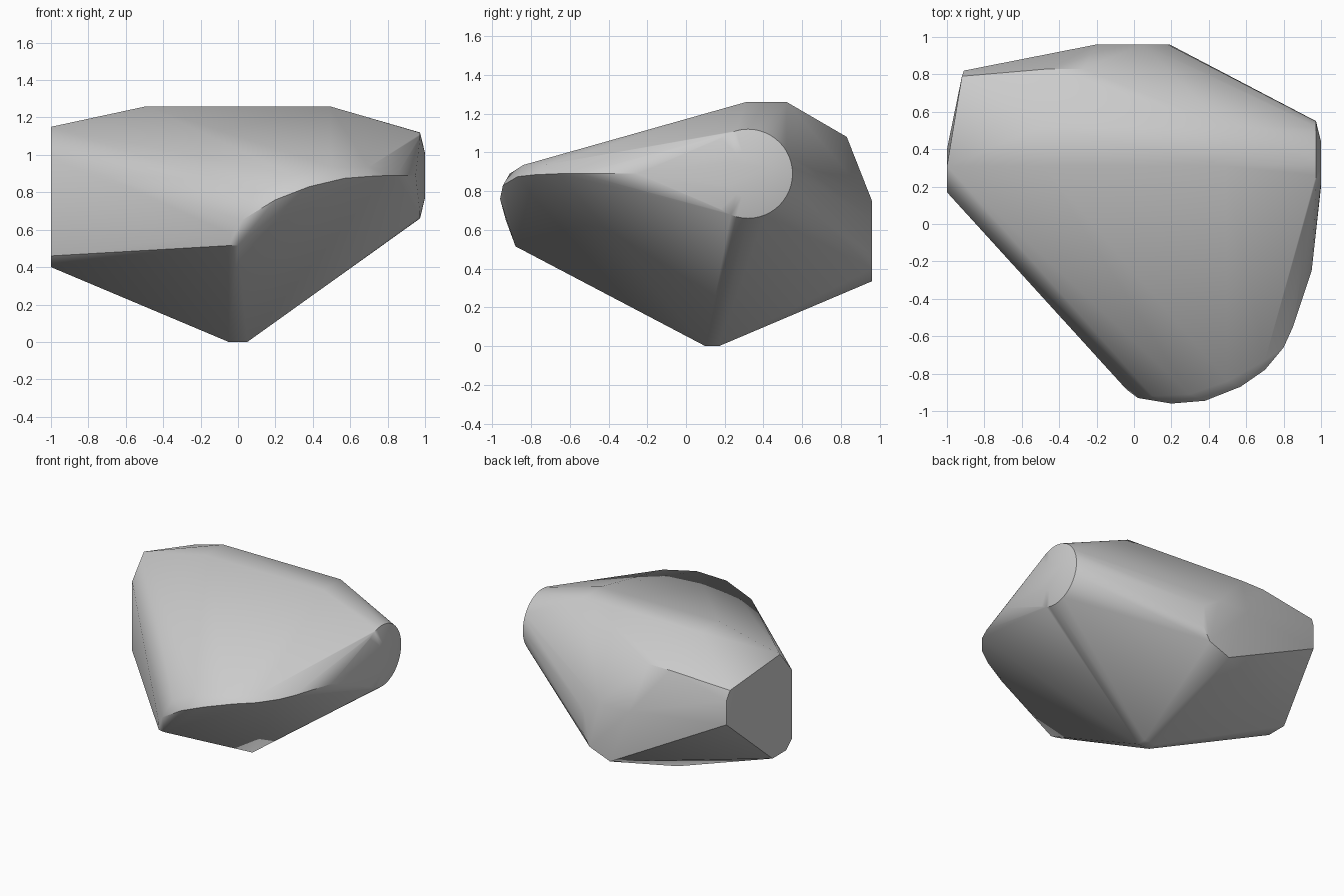
import bpy, bmesh
from math import sin, cos, pi

cube = bpy.data.objects.get("Cube")
if cube:
    bpy.data.objects.remove(cube, do_unlink=True)

grey = bpy.data.materials.new("plain grey")
grey.use_nodes = True
colour = (0.6, 0.6, 0.6, 1)
grey.diffuse_color = colour
grey.node_tree.nodes["Principled BSDF"].inputs["Base Color"].default_value = colour

bm = bmesh.new()


def add(*points):
    for p in points:
        bm.verts.new(p)


def disc(x, radius, count):
    """Ring of points facing +x around the round end."""
    for i in range(count):
        a = 2 * pi * i / count
        add((x, 0.32 + radius * cos(a), 0.89 + radius * sin(a)))


# Round end with a slight dome
disc(0.973, 0.23, 48)
disc(1.0, 0.12, 24)

# Flat crown and the point underneath
for x in (-0.49, 0.49):
    add((x, 0.31, 1.26), (x, 0.52, 1.26))
for x in (-0.05, 0.05):
    add((x, 0.1, 0), (x, 0.17, 0))

# Left-hand end face
add((-1, 0.31, 1.15), (-1, 0.17, 0.98), (-1, 0.17, 0.46), (-1, 0.24, 0.4), (-1, 0.4, 0.4))
add((-0.92, 0.79, 1.04), (-0.91, 0.82, 0.97), (-0.91, 0.82, 0.79))

# Back shoulder and rounded back face
add((-0.45, 0.83, 1.08), (-0.27, 0.83, 1.08), (-0.2, 0.96, 0.75), (0.05, 0.96, 0.75))
add((0.18, 0.96, 0.66), (0.19, 0.96, 0.5), (0.13, 0.96, 0.4), (-0.04, 0.96, 0.335))

# Curved front lip, from its lower corner round to the right
add((-0.05, -0.87, 0.515), (0, -0.88, 0.515), (-0.04, -0.885, 0.58), (0.02, -0.93, 0.65))
add((0.2, -0.96, 0.76), (0.38, -0.945, 0.83), (0.57, -0.87, 0.875), (0.7, -0.78, 0.885))
add((0.8, -0.66, 0.89), (0.85, -0.55, 0.89), (0.95, -0.25, 0.89))
add((0.1, -0.92, 0.8), (0.3, -0.91, 0.89), (0.5, -0.84, 0.935), (0.7, -0.73, 0.935))

# Skin the points as one convex block
hull = bmesh.ops.convex_hull(bm, input=bm.verts[:])
loose = {g for g in hull["geom_interior"] + hull["geom_unused"] if isinstance(g, bmesh.types.BMVert)}
bmesh.ops.delete(bm, geom=list(loose), context="VERTS")
bmesh.ops.recalc_face_normals(bm, faces=bm.faces[:])

mesh = bpy.data.meshes.new("rounded_block")
bm.to_mesh(mesh)
bm.free()
mesh.materials.append(grey)
block = bpy.data.objects.new("rounded_block", mesh)
bpy.context.collection.objects.link(block)

bpy.ops.object.select_all(action="DESELECT")
block.select_set(True)
bpy.context.view_layer.objects.active = block
bpy.ops.object.shade_smooth_by_angle(angle=0.6)
